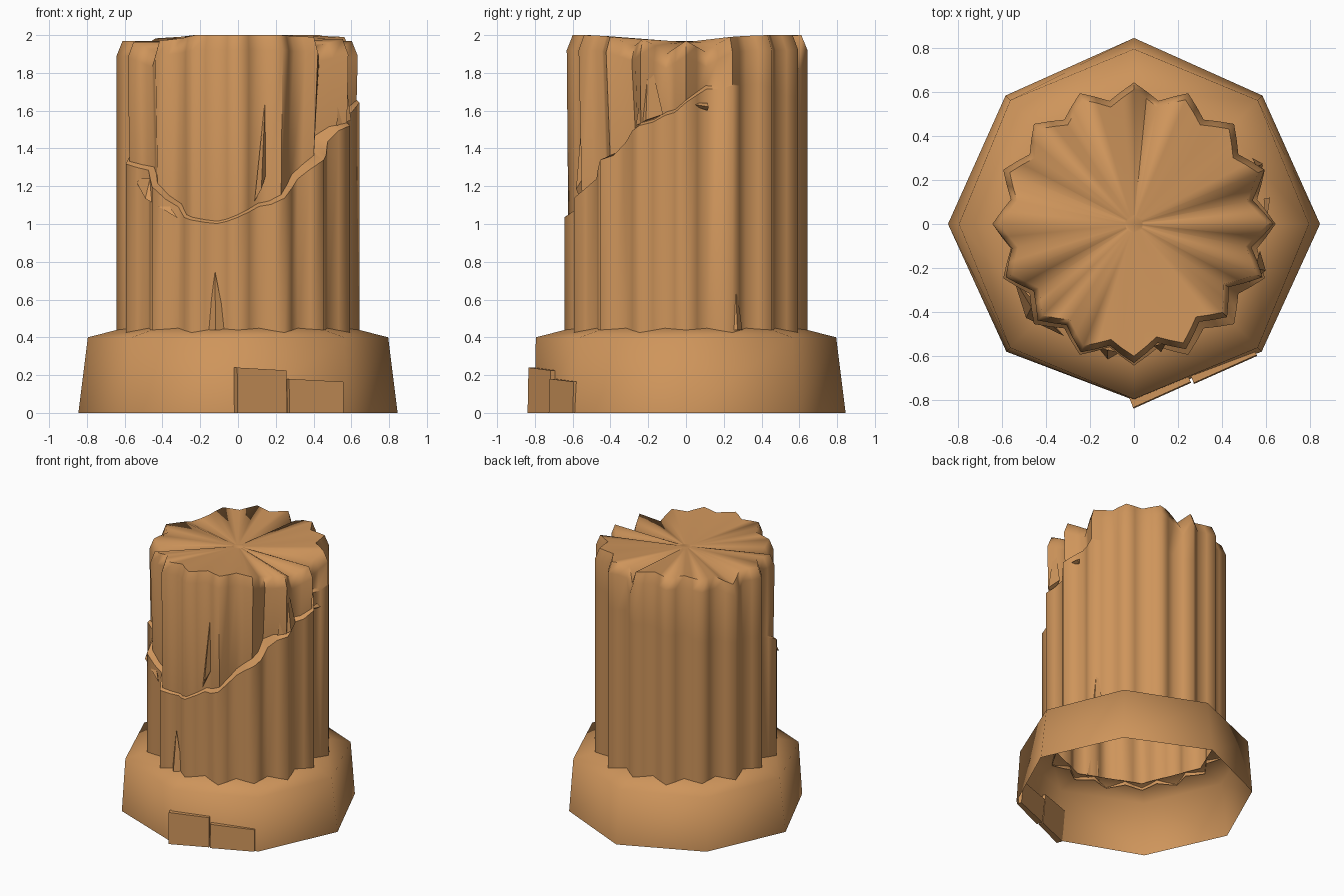
import bpy, bmesh, math, random
from mathutils import Vector

if "Cube" in bpy.data.objects:
    bpy.data.objects.remove(bpy.data.objects["Cube"])

random.seed(4)
stone = bpy.data.materials.new("tan stone")
stone.diffuse_color = (0.62, 0.30, 0.105, 1)
stone.use_nodes = True
stone.node_tree.nodes["Principled BSDF"].inputs["Base Color"].default_value = stone.diffuse_color


def polar(r, deg, z):
    a = math.radians(deg)
    return Vector((r * math.cos(a), r * math.sin(a), z))


def lerp_table(table, d):
    """Piecewise linear lookup of a value by angle in degrees."""
    for (a, v), (b, w) in zip(table, table[1:]):
        if a <= d <= b:
            return v + (w - v) * (d - a) / (b - a)
    return table[-1][1]


def finish(name, bm, angle=80):
    bmesh.ops.recalc_face_normals(bm, faces=bm.faces)
    me = bpy.data.meshes.new(name)
    bm.to_mesh(me)
    bm.free()
    ob = bpy.data.objects.new(name, me)
    bpy.context.collection.objects.link(ob)
    me.materials.append(stone)
    bpy.ops.object.select_all(action='DESELECT')
    ob.select_set(True)
    bpy.context.view_layer.objects.active = ob
    bpy.ops.object.shade_smooth_by_angle(angle=math.radians(angle))
    return ob


def skin(bm, rings):
    """Join closed rings of points with quads."""
    vs = [[bm.verts.new(p) for p in ring] for ring in rings]
    n = len(vs[0])
    for lo, hi in zip(vs, vs[1:]):
        for i in range(n):
            j = (i + 1) % n
            bm.faces.new((lo[i], lo[j], hi[j], hi[i]))
    return vs


# octagonal base, open underneath
bm = bmesh.new()
base_radius = {1: 0.825, 3: 0.825, 5: 0.82, 6: 0.80, 7: 0.82}
skin(bm, [[polar(base_radius.get(i, 0.845) if z == 0 else r, i * 45, z) for i in range(8)]
          for r, z in ((0.845, 0), (0.795, 0.40), (0.6, 0.45))])
finish("octagonal_base", bm)

# height of the fracture line, depth of the broken zone, and top height, by angle
crack = [(-180, 1.42), (-165, 1.37), (-142, 1.25), (-118, 1.04), (-95, 1.0),
         (-66, 1.15), (-40, 1.37), (-27, 1.5), (0, 1.63), (12, 1.72), (40, 1.72), (180, 1.42)]
depth = [(-180, 0), (-165, 0.01), (-140, 0.045), (-118, 0.025), (-98, 0.01), (-85, 0.025),
         (-56, 0.06), (-45, 0.075), (-33, 0.09), (-22, 0.015), (-11, 0.045), (0, 0.015),
         (12, 0.035), (23, 0), (180, 0)]
top = [(-180, 1.97), (-158, 1.965), (-146, 1.91), (-135, 1.97), (-112, 2.0), (-67, 2.0),
       (-45, 1.99), (-33, 1.94), (-22, 1.98), (-11, 1.90), (0, 1.97), (11, 1.91), (22, 1.99),
       (45, 2.0), (78, 2.0), (84, 1.88), (90, 2.0), (112, 2.0), (146, 1.975),
       (157, 1.91), (168, 1.97), (180, 1.97)]

# fluted shaft: 16 ridges with flank columns, broken back above the fracture line
N = 64
rings = [[] for _ in range(6)]
flank = (polar(0.643, 0, 0) + polar(0.57, 11.25, 0)).length / 2
for i in range(N):
    d = i * 360 / N - 180
    r = (0.643, flank, 0.57, flank)[i % 4]
    c, k, cap = (lerp_table(t, d) for t in (crack, depth, top))
    c += random.uniform(-0.015, 0.015)
    rings[0].append(polar(r, d, 0.42))
    rings[1].append(polar(r, d, c))
    rings[2].append(polar(r - k, d, c + 0.01 + k * 0.2))
    rings[3].append(polar(r - k * 0.6, d, cap - 0.08))
    rings[4].append(polar((r - k * 0.6) * 0.95, d, cap))
    rings[5].append(polar(0.04, d, 1.965))
bm = bmesh.new()
vs = skin(bm, rings)
bm.faces.new(vs[5])
shaft = finish("fluted_shaft", bm, 74)
# keep the fracture ledge crisp where the stone has broken away
for e in shaft.data.edges:
    if all(N <= v < 3 * N and lerp_table(depth, (v % N) * 360 / N - 180) > 0.012
           for v in e.vertices) and abs(e.vertices[0] - e.vertices[1]) != N:
        e.use_edge_sharp = True


def slab(name, x0, x1, h):
    """Thin stone slab leaning on the front right side of the base."""
    a, b = Vector((0, -0.80, 0)), Vector((0.565, -0.57, 0))
    out = Vector((0.36, -0.93, 0))
    p, q = a.lerp(b, x0 / 0.565), a.lerp(b, x1 / 0.565)
    bm = bmesh.new()
    skin(bm, [[p - out * 0.01, q - out * 0.01, q + out * 0.025, p + out * 0.035],
              [p - out * 0.03 + Vector((0, 0, h)), q - out * 0.03 + Vector((0, 0, h - 0.015)),
               q + out * 0.02 + Vector((0, 0, h - 0.015)), p + out * 0.03 + Vector((0, 0, h))]])
    bmesh.ops.holes_fill(bm, edges=bm.edges)
    finish(name, bm, 35)


slab("tall_base_slab", -0.015, 0.25, 0.24)
slab("low_base_slab", 0.26, 0.55, 0.18)


def shard(name, foot_a, foot_b, tip, r, push):
    """Pointed splinter on the shaft; points are (angle, height)."""
    bm = bmesh.new()
    pts = [polar(r, *foot_a), polar(r, *foot_b), polar(r, *tip),
           polar(r + push, (foot_a[0] + foot_b[0]) / 2, (foot_a[1] + foot_b[1]) / 2)]
    bmesh.ops.convex_hull(bm, input=[bm.verts.new(p) for p in pts])
    finish(name, bm, 30)


# splinters in the flutes and along the fracture
shard("front_foot_shard", (-106, 0.44), (-96, 0.44), (-102, 0.75), 0.585, 0.04)
shard("right_foot_shard", (21, 0.44), (29, 0.44), (25, 0.72), 0.615, 0.03)
shard("front_splinter", (-81, 1.12), (-75, 1.25), (-75, 1.68), 0.56, 0.035)
shard("left_splinter", (-156, 1.24), (-122, 1.03), (-141, 1.24), 0.60, 0.05)
shard("right_splinter", (11, 1.60), (11, 1.64), (0, 1.64), 0.60, 0.03)
shard("upper_right_splinter", (-27, 1.52), (-12, 1.58), (-20, 1.92), 0.585, 0.05)
